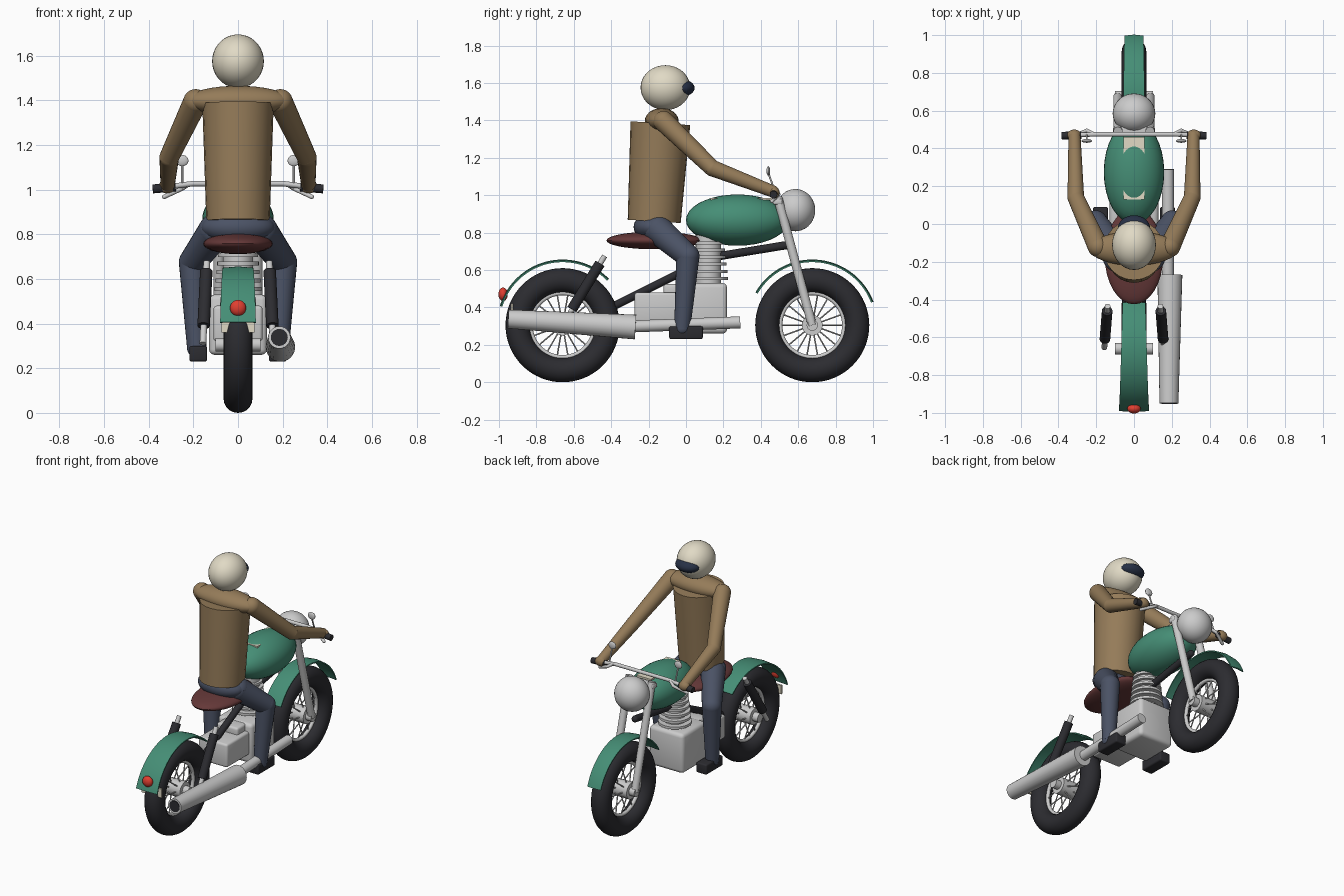
import bpy, bmesh, math
from mathutils import Vector, Matrix

if "Cube" in bpy.data.objects:
    bpy.data.objects.remove(bpy.data.objects["Cube"])


def material(name, rgb):
    m = bpy.data.materials.new(name)
    m.diffuse_color = (*rgb, 1)
    m.use_nodes = True
    m.node_tree.nodes["Principled BSDF"].inputs["Base Color"].default_value = m.diffuse_color
    return m


GREEN = material("green paint", (0.06, 0.27, 0.18))
BLACK = material("black rubber", (0.025, 0.025, 0.03))
CREAM = material("cream", (0.75, 0.70, 0.56))
BROWN = material("tan jacket", (0.30, 0.20, 0.10))
NAVY = material("dark trousers", (0.07, 0.085, 0.13))
MAROON = material("maroon leather", (0.13, 0.04, 0.04))
RED = material("red lens", (0.75, 0.05, 0.03))
VISOR = material("visor", (0.02, 0.03, 0.06))


def finish(name, bm, mat=None, angle=40):
    bmesh.ops.recalc_face_normals(bm, faces=bm.faces[:])
    me = bpy.data.meshes.new(name)
    bm.to_mesh(me)
    bm.free()
    ob = bpy.data.objects.new(name, me)
    bpy.context.collection.objects.link(ob)
    if mat:
        me.materials.append(mat)
    bpy.ops.object.select_all(action='DESELECT')
    ob.select_set(True)
    bpy.context.view_layer.objects.active = ob
    bpy.ops.object.shade_smooth_by_angle(angle=math.radians(angle))
    return ob


def add_rod(bm, p, q, r1, r2=None, seg=24):
    p, q = Vector(p), Vector(q)
    d = q - p
    m = Matrix.Translation((p + q) / 2) @ d.to_track_quat('Z', 'Y').to_matrix().to_4x4()
    bmesh.ops.create_cone(bm, cap_ends=True, segments=seg, radius1=r1,
                          radius2=r1 if r2 is None else r2, depth=d.length, matrix=m)


def add_ball(bm, c, s):
    m = Matrix.Translation(c) @ Matrix.Diagonal((*s, 1))
    bmesh.ops.create_uvsphere(bm, u_segments=32, v_segments=18, radius=1, matrix=m)


def rod(name, p, q, r1, r2=None, mat=None):
    bm = bmesh.new()
    add_rod(bm, p, q, r1, r2)
    return finish(name, bm, mat)


def ball(name, c, s, mat=None):
    bm = bmesh.new()
    add_ball(bm, c, s)
    return finish(name, bm, mat)


def box(name, c, s, mat=None, bevel=0.0):
    bm = bmesh.new()
    bmesh.ops.create_cube(bm, size=1, matrix=Matrix.Translation(c) @ Matrix.Diagonal((*s, 1)))
    if bevel:
        bmesh.ops.bevel(bm, geom=bm.edges[:], offset=bevel, segments=3, profile=0.5, affect='EDGES')
    return finish(name, bm, mat)


def path(name, pts, radii, mat=None):
    """Rods joined by ball joints."""
    bm = bmesh.new()
    for i in range(len(pts) - 1):
        add_rod(bm, pts[i], pts[i + 1], radii[i], radii[i + 1])
    for p, r in zip(pts, radii):
        add_ball(bm, p, (r, r, r))
    return finish(name, bm, mat)


def lathe_x(name, profile, cy, cz, a0, a1, n, mat=None):
    """Sweep a closed (x, radius) profile about the x axis; angles in degrees from +y."""
    bm = bmesh.new()
    full = abs(a1 - a0) >= 360
    rings = []
    for i in range(n if full else n + 1):
        t = i / n
        a = math.radians(a0 + (a1 - a0) * t)
        prof = profile(t) if callable(profile) else profile
        rings.append([bm.verts.new((x, cy + r * math.cos(a), cz + r * math.sin(a))) for x, r in prof])
    k = len(rings[0])
    for i in range(n):
        A, B = rings[i], rings[(i + 1) % len(rings)]
        for j in range(k):
            bm.faces.new((A[j], A[(j + 1) % k], B[(j + 1) % k], B[j]))
    if not full:
        bm.faces.new(rings[0])
        bm.faces.new(rings[-1])
    return finish(name, bm, mat)


def circle(r, minor, n):
    return [(minor * math.cos(2 * math.pi * i / n), r + minor * math.sin(2 * math.pi * i / n)) for i in range(n)]


# Wheels
WZ = 0.305
for name, wy in (("front", 0.675), ("rear", -0.66)):
    lathe_x(name + "_tyre", circle(0.24, 0.065, 20), wy, WZ, 0, 360, 64, BLACK)
    lathe_x(name + "_rim", circle(0.172, 0.013, 10), wy, WZ, 0, 360, 64)
    bm = bmesh.new()
    add_rod(bm, (-0.06, wy, WZ), (0.06, wy, WZ), 0.055)
    add_rod(bm, (-0.1, wy, WZ), (0.1, wy, WZ), 0.03)
    finish(name + "_hub", bm)
    bm = bmesh.new()
    for i in range(18):
        a = 2 * math.pi * i / 18
        c, s = math.cos(a), math.sin(a)
        x = 0.03 if i % 2 else -0.03
        add_rod(bm, (x, wy + 0.045 * c, WZ + 0.045 * s), (0, wy + 0.17 * c, WZ + 0.17 * s), 0.004, seg=8)
    finish(name + "_spokes", bm)


# Fenders
def strip(w0, w1, r):
    def prof(t):
        w = w0 + (w1 - w0) * t
        return [(-w, r - 0.006), (0, r - 0.001), (w, r - 0.006), (w, r + 0.002), (0, r + 0.008), (-w, r + 0.002)]
    return prof


lathe_x("front_fender", strip(0.05, 0.062, 0.343), 0.675, WZ, 21, 150, 40, GREEN)
lathe_x("rear_fender", strip(0.06, 0.08, 0.343), -0.66, WZ, 45, 163, 40, GREEN)
ball("tail_light", (0, -0.978, 0.47), (0.036, 0.025, 0.036), RED)
box("number_plate", (0, -0.93, 0.39), (0.15, 0.012, 0.06), CREAM)

# Frame tube
path("frame_tube", [(0, -0.42, 0.39), (0, 0.0, 0.60), (0, 0.15, 0.67), (0, 0.55, 0.735)], [0.022] * 4, BLACK)

# Engine
box("gearbox", (0, -0.13, 0.40), (0.22, 0.29, 0.16), None, 0.015)
box("crankcase", (0, 0.09, 0.395), (0.26, 0.26, 0.27), None, 0.025)
box("gearbox_top", (0, -0.06, 0.49), (0.16, 0.12, 0.07), None, 0.015)
rod("cylinder", (0, 0.12, 0.5), (0, 0.12, 0.82), 0.068)
bm = bmesh.new()
for i in range(6):
    z = 0.555 + i * 0.038
    add_rod(bm, (0, 0.12, z - 0.008), (0, 0.12, z + 0.008), 0.105 - 0.004 * i, seg=40)
finish("cylinder_fins", bm)

# Exhaust
rod("exhaust_pipe", (0.18, -0.3, 0.298), (0.18, 0.29, 0.32), 0.032)
rod("muffler", (0.185, -0.95, 0.338), (0.19, -0.27, 0.295), 0.05, 0.066)
rod("muffler_opening", (0.185, -0.953, 0.338), (0.185, -0.94, 0.338), 0.038, None, BLACK)

# Seat, tank and headlight
ball("seat", (0, -0.17, 0.758), (0.155, 0.255, 0.047), MAROON)
ball("fuel_tank", (0, 0.275, 0.867), (0.16, 0.275, 0.137), GREEN)
box("tank_stripe", (0, 0.295, 0.98), (0.11, 0.33, 0.012), CREAM)
ball("headlight", (0, 0.585, 0.92), (0.113, 0.106, 0.113))

# Handlebar
path("handlebar", [(-0.37, 0.47, 1.005), (-0.2, 0.475, 1.027), (0.2, 0.475, 1.027), (0.37, 0.47, 1.005)], [0.012] * 4)
box("fork_clamp", (0, 0.49, 0.965), (0.22, 0.05, 0.03), None, 0.008)

# Parts repeated on both sides
for side, s in (("left", -1), ("right", 1)):
    rod(side + "_fork", (s * 0.085, 0.49, 0.99), (s * 0.085, 0.675, 0.305), 0.024)
    rod(side + "_grip", (s * 0.28, 0.47, 1.012), (s * 0.382, 0.468, 1.003), 0.02, None, BLACK)
    path(side + "_lever", [(s * 0.22, 0.48, 1.025), (s * 0.25, 0.495, 1.005), (s * 0.33, 0.46, 0.968)], [0.01] * 3)
    rod(side + "_mirror_stem", (s * 0.25, 0.475, 1.02), (s * 0.25, 0.44, 1.12), 0.005)
    ball(side + "_mirror", (s * 0.25, 0.44, 1.13), (0.028, 0.01, 0.025))
    rod(side + "_shock_rod", (s * 0.157, -0.655, 0.31), (s * 0.14, -0.435, 0.675), 0.015)
    rod(side + "_shock_body", (s * 0.154, -0.61, 0.39), (s * 0.142, -0.46, 0.635), 0.028, None, BLACK)
    # Rider limbs
    path(side + "_arm", [(s * 0.19, -0.12, 1.395), (s * 0.308, 0.14, 1.145), (s * 0.315, 0.465, 1.02)],
         [0.055, 0.044, 0.032], BROWN)
    ball(side + "_hand", (s * 0.317, 0.47, 1.015), (0.038, 0.03, 0.032), BROWN)
    path(side + "_leg", [(s * 0.1, -0.15, 0.815), (s * 0.203, 0.01, 0.675), (s * 0.185, -0.02, 0.29)],
         [0.078, 0.062, 0.043], NAVY)
    box(side + "_boot", (s * 0.178, 0.0, 0.265), (0.08, 0.18, 0.07), BLACK, 0.01)

# Rider body and helmet
ball("hips", (0, -0.18, 0.83), (0.165, 0.1, 0.075), NAVY)
rod("torso", (0, -0.17, 0.86), (0, -0.137, 1.385), 0.142, 0.16, BROWN)
ball("shoulders", (0, -0.13, 1.398), (0.235, 0.09, 0.067), BROWN)
ball("helmet", (0, -0.11, 1.575), (0.116, 0.133, 0.12), CREAM)
ball("visor", (0, -0.022, 1.573), (0.085, 0.068, 0.045), VISOR)
